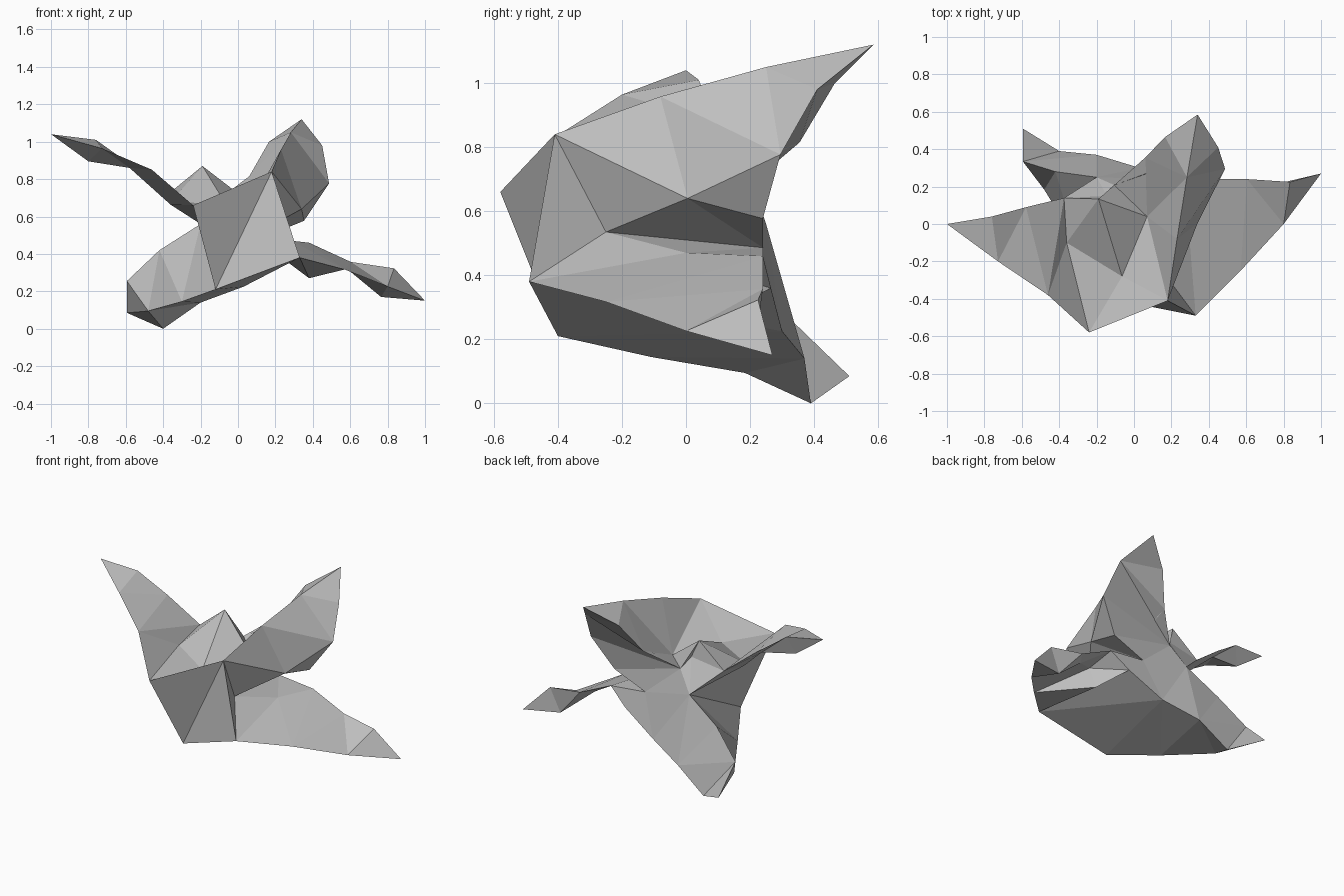
import bpy
import bmesh

old = bpy.data.objects.get("Cube")
if old:
    bpy.data.objects.remove(old, do_unlink=True)

bm = bmesh.new()


def point(x, y, z):
    return bm.verts.new((x, y, z))


def rail(*coords):
    return [point(*c) for c in coords]


def face(a, b, c):
    if len({a, b, c}) == 3:
        bm.faces.new((a, b, c))


def fan(centre, *ring):
    """Triangles from one corner to a chain of neighbours."""
    for a, b in zip(ring, ring[1:]):
        face(centre, a, b)


def strip(left, right):
    """Triangles between two rails, always taking the shorter diagonal."""
    i = j = 0
    while i < len(left) - 1 or j < len(right) - 1:
        can_left = i < len(left) - 1
        can_right = j < len(right) - 1
        if can_left and can_right:
            step_left = (left[i + 1].co - right[j].co).length
            step_right = (left[i].co - right[j + 1].co).length
            go_left = step_left <= step_right
        else:
            go_left = can_left
        if go_left:
            face(left[i], right[j], left[i + 1])
            i += 1
        else:
            face(left[i], right[j], right[j + 1])
            j += 1


# Front panel corners
front_high_right = point(-.24, -.58, .66)
front_high_left = point(.18, -.41, .84)
front_low_left = point(.33, -.49, .38)
front_low_right = point(-.12, -.40, .21)

# Hollows and peaks of the core
side_hollow = point(.15, -.25, .535)
top_hollow = point(-.064, -.28, .665)
top_saddle = point(.07, .04, .67)
back_peak = point(-.19, .134, .87)
back_fold = point(-.144, .15, .757)
back_notch = point(-.105, .208, .69)
back_hollow = point(.13, .24, .486)
back_low = point(.26, .265, .36)
low_spur = point(.38, .10, .27)

# Upper right arm: three rails meeting at its tip
tip = point(-1, 0, 1.04)
edge = [front_high_right] + rail((-.46, -.38, .85), (-.727, -.2, .964)) + [tip]
upper = rail((-.36, -.10, .68), (-.374, .139, .72),
             (-.577, .09, .88), (-.76, .04, 1.01)) + [tip]
lower = rail((-.36, -.09, .663), (-.58, .04, .86), (-.8, 0, .895)) + [tip]
strip(edge[:2], upper[:3])
strip(edge[1:], upper[2:])
strip(upper[1:], lower)
strip(lower, edge)
arm_valley, arm_back, arm_under = upper[0], upper[1], lower[0]

# Lower right arm
tip = point(-.594, .51, .085)
edge = [front_low_right] + rail((-.3, -.11, .145), (-.48, .184, .095)) + [tip]
upper = rail((-.2, .25, .56), (-.42, .28, .42), (-.594, .334, .255)) + [tip]
lower = rail((.03, .30, .225), (-.2, .37, .14), (-.4, .39, 0)) + [tip]
strip(edge, upper)
strip(upper, lower)
strip(lower, edge)
hip, belly = upper[0], lower[0]

# Lower left arm
tip = point(1, .27, .15)
edge = [front_low_left] + rail((.57, -.25, .317), (.8, 0, .226)) + [tip]
upper = rail((.29, 0, .47), (.38, .24, .46),
             (.604, .24, .357), (.834, .225, .323)) + [tip]
lower = rail((.39, .05, .42), (.55, .16, .347), (.765, .215, .17)) + [tip]
strip(edge, upper)
strip(upper[1:], lower)
strip(lower, edge[1:])
left_crease, left_back, left_under = upper[0], upper[1], lower[0]
left_edge = edge[1]

# Upper left arm
tip = point(.34, .585, 1.12)
ridge = [front_high_left] + rail((.23, -.08, .958), (.283, .25, 1.05)) + [tip]
outer = rail((.34, .005, .64), (.487, .295, .777), (.45, .41, .98)) + [tip]
inner = [top_saddle] + rail((.06, .355, .815), (.166, .465, 1.0)) + [tip]
under_corner = point(.353, .24, .577)
strip(ridge[:2], outer[:2])
strip(ridge[1:], outer[1:])
strip(outer[2:], inner[1:])
strip(inner, ridge)
shoulder, elbow, wrist, tip = outer
fan(back_notch, elbow, wrist, inner[1], top_saddle)

# Core: front panels
fan(front_high_left, front_high_right, front_low_right, front_low_left, side_hollow)

# Core: hollow between the two left arms
fan(side_hollow, front_high_left, shoulder, back_hollow, left_crease, front_low_left)
face(back_hollow, left_back, left_crease)
fan(under_corner, elbow, shoulder, back_hollow, back_notch, elbow)

# Core: top saddle and rear peak
fan(top_hollow, arm_valley, front_high_right, front_high_left, top_saddle)
fan(back_peak, back_fold, arm_back, arm_valley, top_hollow,
    top_saddle, back_notch, back_fold)

# Core: right flank and back
fan(hip, front_low_right, front_high_right, arm_under, arm_back,
    back_fold, back_notch, back_hollow, belly)

# Core: underside, low rear corner and the spur below the left arm
fan(back_low, left_under, left_back, back_hollow, belly, front_low_left)
fan(low_spur, front_low_left, left_edge, left_under, back_low, front_low_left)
face(belly, front_low_left, front_low_right)

bmesh.ops.recalc_face_normals(bm, faces=bm.faces[:])
mesh = bpy.data.meshes.new("folded_sculpture")
bm.to_mesh(mesh)
bm.free()

# Single matte grey, flat shaded
grey = bpy.data.materials.new("matte_grey")
grey.use_nodes = True
colour = (.53, .53, .53, 1)
grey.diffuse_color = colour
grey.node_tree.nodes["Principled BSDF"].inputs["Base Color"].default_value = colour
mesh.materials.append(grey)

sculpture = bpy.data.objects.new("folded_sculpture", mesh)
bpy.context.collection.objects.link(sculpture)
